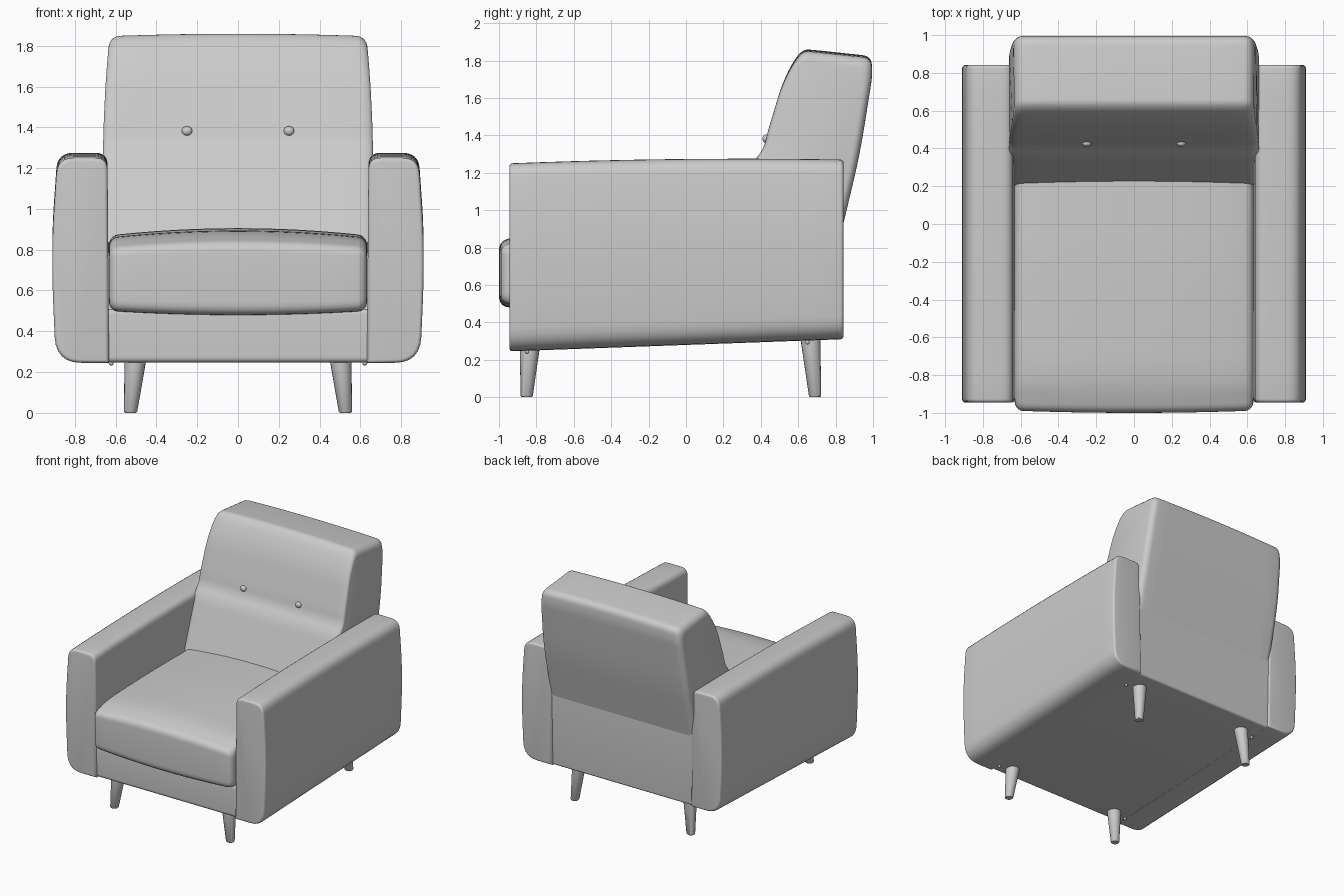
import bpy, bmesh, math

if "Cube" in bpy.data.objects:
    bpy.data.objects.remove(bpy.data.objects["Cube"])

grey = bpy.data.materials.new("light grey upholstery")
grey.diffuse_color = (0.6, 0.6, 0.6, 1)
grey.use_nodes = True
grey.node_tree.nodes["Principled BSDF"].inputs["Base Color"].default_value = grey.diffuse_color


def rounded(points, steps=6):
    """Closed 2D profile from (a, b, radius) corners."""
    out, n = [], len(points)
    for i, (a, b, r) in enumerate(points):
        if r == 0:
            out.append((a, b))
            continue
        ends = []
        for q in (points[i - 1], points[(i + 1) % n]):
            d = math.hypot(q[0] - a, q[1] - b)
            k = min(r / d, 0.48)
            ends.append((a + (q[0] - a) * k, b + (q[1] - b) * k))
        (a0, b0), (a1, b1) = ends
        for s in range(steps + 1):
            t = s / steps
            out.append(((1 - t) ** 2 * a0 + 2 * t * (1 - t) * a + t * t * a1,
                        (1 - t) ** 2 * b0 + 2 * t * (1 - t) * b + t * t * b1))
    return out


def stations(t0, t1, r, mids=12):
    """(position, inset) pairs giving rounded ends to a prism."""
    ang = [k * math.pi / 10 for k in range(6)]
    first = [(t0 + r * (1 - math.cos(g)), r * (1 - math.sin(g))) for g in ang]
    last = [(t1 - r * (1 - math.cos(g)), r * (1 - math.sin(g))) for g in reversed(ang)]
    lo, hi = t0 + r, t1 - r
    return first + [(lo + (hi - lo) * k / mids, 0) for k in range(1, mids)] + last


def finish(name, bm, angle=40):
    bmesh.ops.recalc_face_normals(bm, faces=bm.faces)
    me = bpy.data.meshes.new(name)
    bm.to_mesh(me)
    bm.free()
    me.materials.append(grey)
    ob = bpy.data.objects.new(name, me)
    bpy.context.collection.objects.link(ob)
    bpy.ops.object.select_all(action='DESELECT')
    ob.select_set(True)
    bpy.context.view_layer.objects.active = ob
    bpy.ops.object.shade_smooth_by_angle(angle=math.radians(angle))
    return ob


def prism(name, profile, stops, place):
    """Loft a profile through stations; place(a, b, t) gives the 3D point."""
    a0, a1 = min(p[0] for p in profile), max(p[0] for p in profile)
    b0, b1 = min(p[1] for p in profile), max(p[1] for p in profile)
    ca, cb, ha, hb = (a0 + a1) / 2, (b0 + b1) / 2, (a1 - a0) / 2, (b1 - b0) / 2
    bm = bmesh.new()
    rings = [[bm.verts.new(place(ca + (a - ca) * (1 - d / ha), cb + (b - cb) * (1 - d / hb), t))
              for a, b in profile] for t, d in stops]
    n = len(profile)
    for r, s in zip(rings, rings[1:]):
        for i in range(n):
            j = (i + 1) % n
            bm.faces.new((r[i], r[j], s[j], s[i]))
    bm.faces.new(rings[0])
    bm.faces.new(rings[-1])
    return finish(name, bm)


# Arms: rounded slabs whose underside rises toward the back
def arm_place(side):
    def place(x, z, y):
        bottom = 0.245 + 0.065 * (y + 0.945) / 1.785
        top = 1.275 - 0.025 * ((y - 0.3) / 1.245) ** 2
        return (side * x, y, bottom + (z - 0.245) / 1.03 * (top - bottom))
    return place


arm = rounded([(0.632, 0.245, 0), (0.893, 0.245, 0.13), (0.917, 0.8, 0.3),
               (0.885, 1.275, 0.08), (0.64, 1.275, 0.06)])
for side, word in ((1, "right"), (-1, "left")):
    prism(word + "_arm", arm, stations(-0.945, 0.842, 0.018), arm_place(side))

# Base frame with front rail and rear panel
base = rounded([(-0.93, 0.247, 0.03), (0.825, 0.31, 0.02), (0.832, 0.96, 0.01),
                (0.6, 0.96, 0), (0.5, 0.51, 0), (-0.93, 0.51, 0.03)])
prism("base_frame", base, [(-0.645, 0), (0.645, 0)], lambda y, z, x: (x, y, z))

# Seat cushion with crowned top
seat = rounded([(-1.0, 0.5, 0.06), (-1.0, 0.835, 0.045), (-0.82, 0.89, 0.15),
                (-0.2, 0.907, 0.2), (0.45, 0.9, 0), (0.45, 0.5, 0)])


def seat_place(y, z, x):
    u = (x / 0.632) ** 2
    f = (z - 0.5) / 0.4
    return (x, y + (0.012 * u if y < -0.9 else 0), z - 0.035 * u * f - 0.02 * (1 - u) * (1 - f))


prism("seat_cushion", seat, stations(-0.632, 0.632, 0.045), seat_place)

# Back cushion, reclined with a shallow crease at the buttons
back = rounded([(0.2, 0.83, 0), (0.355, 1.25, 0.05), (0.415, 1.33, 0.04), (0.437, 1.42, 0.04),
                (0.515, 1.68, 0.1), (0.615, 1.85, 0.08), (0.7, 1.843, 0.04),
                (0.99, 1.812, 0.05), (0.997, 1.72, 0.05), (0.93, 1.3, 0.15), (0.835, 0.9, 0),
                (0.8, 0.75, 0)])


def back_place(y, z, x):
    width = 0.662 - 0.028 * (max(z - 1.2, 0) / 0.6) ** 2
    crown = 0.012 * (1 - x * x) if z > 1.6 else 0
    return (x * width, y, z + crown * min((z - 1.6) / 0.15, 1))


prism("back_cushion", back, [(t / 0.65, d) for t, d in stations(-0.65, 0.65, 0.05)], back_place)

# Two tufting buttons
for side, word in ((1, "right"), (-1, "left")):
    bm = bmesh.new()
    bmesh.ops.create_uvsphere(bm, u_segments=20, v_segments=12, radius=0.026)
    bmesh.ops.scale(bm, vec=(1, 0.75, 0.9), verts=bm.verts)
    bmesh.ops.translate(bm, vec=(side * 0.25, 0.428, 1.382), verts=bm.verts)
    finish(word + "_button", bm)

# Tapered splayed legs and small fixing studs
circle = [(math.cos(k * math.pi / 10), math.sin(k * math.pi / 10)) for k in range(20)]
for side, word in ((1, "right"), (-1, "left")):
    for y0, y1, top, where in ((-0.852, -0.835, 0.27, "front"), (0.69, 0.665, 0.32, "rear")):
        def leg_place(a, b, z):
            k = z / top
            r = 0.032 + 0.022 * k - (0.005 if z == 0 else 0)
            return (side * (0.527 - 0.025 * k) + a * r, y0 + (y1 - y0) * k + b * r, z)
        prism(f"{where}_{word}_leg", circle, [(0, 0), (0.006, 0), (top, 0)], leg_place)
        bm = bmesh.new()
        bmesh.ops.create_uvsphere(bm, u_segments=12, v_segments=8, radius=0.012)
        bmesh.ops.translate(bm, vec=(side * 0.622, y1 - 0.015, top - 0.026), verts=bm.verts)
        finish(f"{where}_{word}_stud", bm)
